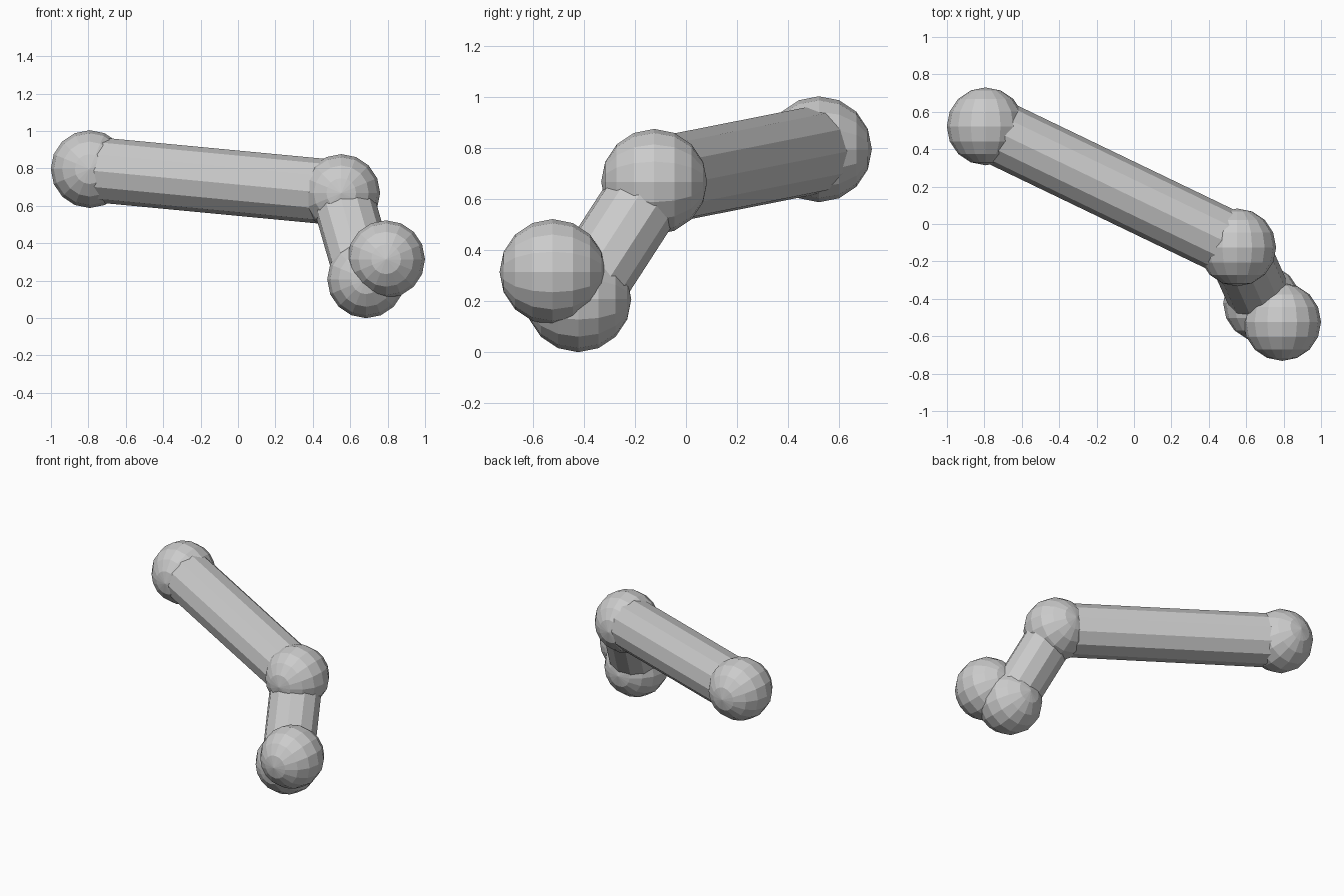
import bpy
from math import pi
from mathutils import Vector, Matrix

if "Cube" in bpy.data.objects:
    bpy.data.objects.remove(bpy.data.objects["Cube"])

R = 0.208
shoulder = Vector((-0.793, 0.522, 0.796))
elbow = Vector((0.552, -0.125, 0.668))
wrist = Vector((0.685, -0.423, 0.207))
tip = Vector((0.792, -0.524, 0.314))


def ball(name, pos):
    # faceted ball with its poles along the y axis
    bpy.ops.mesh.primitive_uv_sphere_add(segments=16, ring_count=8, radius=R,
                                         location=pos, rotation=(pi / 2, 0, 0))
    bpy.context.object.name = name


def tube(name, a, b, wide, deep):
    # twelve-sided limb between two joints; wide is horizontal, deep is across
    axis = (b - a).normalized()
    side = axis.cross(Vector((0, 0, 1))).normalized()
    up = side.cross(axis).normalized()
    bpy.ops.mesh.primitive_cylinder_add(vertices=12, radius=1, depth=(b - a).length)
    ob = bpy.context.object
    ob.name = name
    frame = Matrix((side * wide, -up * deep, axis)).transposed().to_4x4()
    ob.data.transform(frame)
    ob.location = (a + b) / 2


# joints
ball("shoulder_ball", shoulder)
ball("elbow_ball", elbow)
ball("wrist_ball", wrist)
ball("tip_ball", tip)

# limbs
tube("upper_arm", shoulder, elbow, 0.174, 0.174)
tube("forearm", elbow, wrist, 0.169, 0.153)
